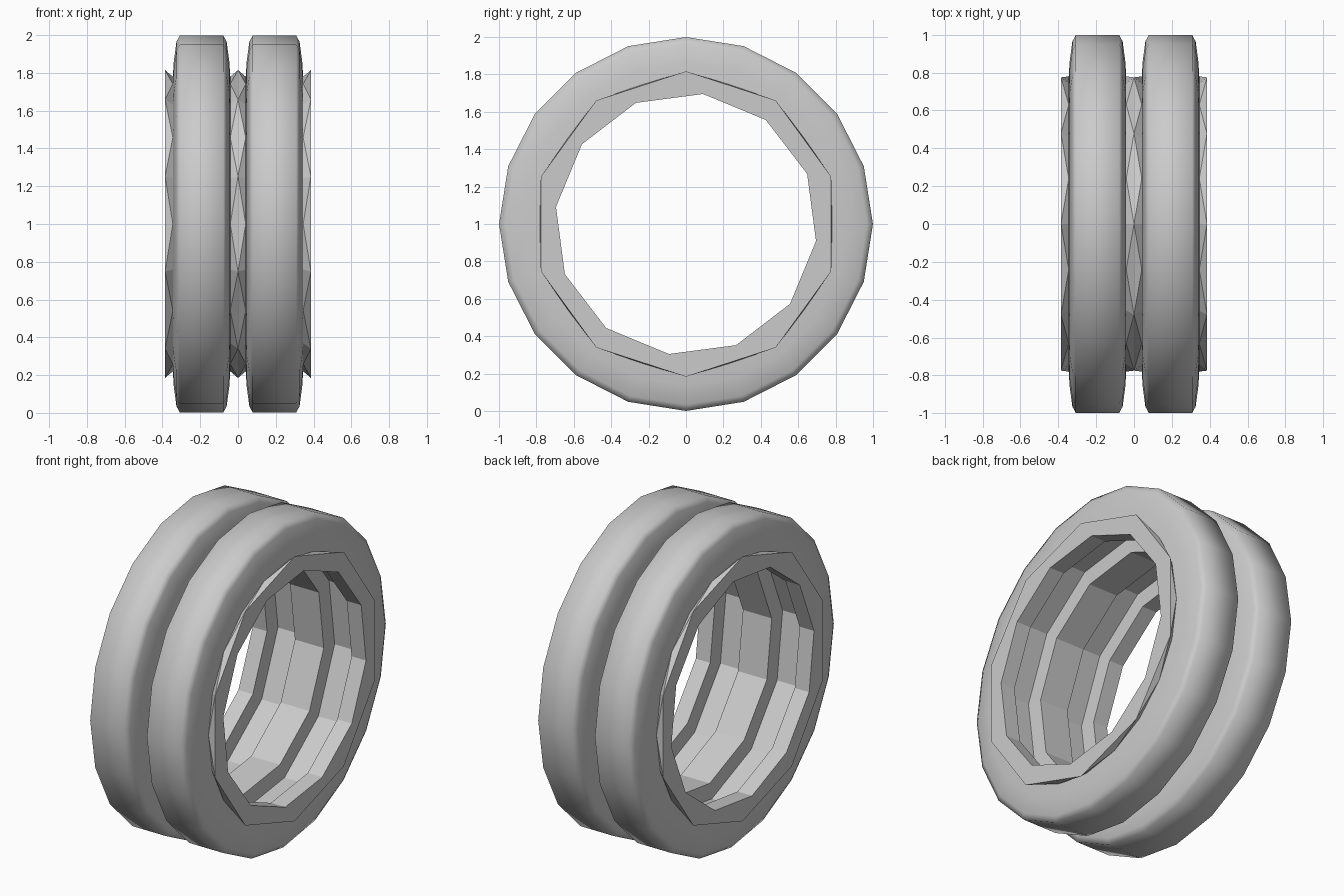
import bpy, bmesh
from math import sin, cos, pi, radians

if "Cube" in bpy.data.objects:
    bpy.data.objects.remove(bpy.data.objects["Cube"])


def ring(bm, x, r, n, phase):
    """Polygon loop around the x axis; phase is in fractions of a step."""
    angs = [2 * pi * (i + phase) / n for i in range(n)]
    return [bm.verts.new((x, r * sin(a), r * cos(a))) for a in angs], angs


def stitch(bm, A, B, smooth):
    """Join two loops, with quads if aligned, otherwise with zigzag triangles."""
    (va, aa), (vb, ab) = A, B
    na, nb = len(va), len(vb)
    if na == nb and abs(aa[0] - ab[0]) < 1e-6:
        for i in range(na):
            j = (i + 1) % na
            bm.faces.new((va[i], va[j], vb[j], vb[i])).smooth = smooth
        return
    aa, ab = aa + [aa[0] + 2 * pi], ab + [ab[0] + 2 * pi]
    i = j = 0
    while i < na or j < nb:
        step_a = j == nb or (i < na and aa[i + 1] + aa[i] <= ab[j + 1] + ab[j])
        if step_a:
            f = (va[i], va[(i + 1) % na], vb[j % nb])
            i += 1
        else:
            f = (va[i % na], vb[(j + 1) % nb], vb[j])
            j += 1
        bm.faces.new(f).smooth = smooth


# Half profiles (x, radius, sides, phase), from the middle outward
TREAD = [(0.115, 0.998, 20, 0), (0.133, 0.965, 20, 0),
         (0.147, 0.86, 20, 0), (0.152, 0.78, 20, 0)]
BEAD = [(0.193, 0.815, 10, 0), (0.193, 0.70, 12, 0.25),
        (0.095, 0.70, 12, 0.25), (0.09, 0.80, 12, 0.25)]


def tyre(name, cx):
    bm = bmesh.new()
    half = TREAD + BEAD
    prof = half + [(-x, r, n, p) for x, r, n, p in reversed(half)]
    loops = [ring(bm, *p) for p in prof]
    count, t = len(loops), len(TREAD)
    for k in range(count):
        # outer shell is smooth, bead and inner channel are faceted
        smooth = k < t - 1 or k > count - t - 1
        stitch(bm, loops[k], loops[(k + 1) % count], smooth)
    bmesh.ops.recalc_face_normals(bm, faces=bm.faces)
    # keep the faceted areas crisp
    for e in bm.edges:
        smooth_both = all(f.smooth for f in e.link_faces)
        e.smooth = smooth_both and e.calc_face_angle(0) < radians(65)
    me = bpy.data.meshes.new(name)
    bm.to_mesh(me)
    bm.free()
    ob = bpy.data.objects.new(name, me)
    ob.location = (cx, 0, 1)
    bpy.context.collection.objects.link(ob)


# Two matching tyres side by side
tyre("left_tyre", -0.193)
tyre("right_tyre", 0.193)
